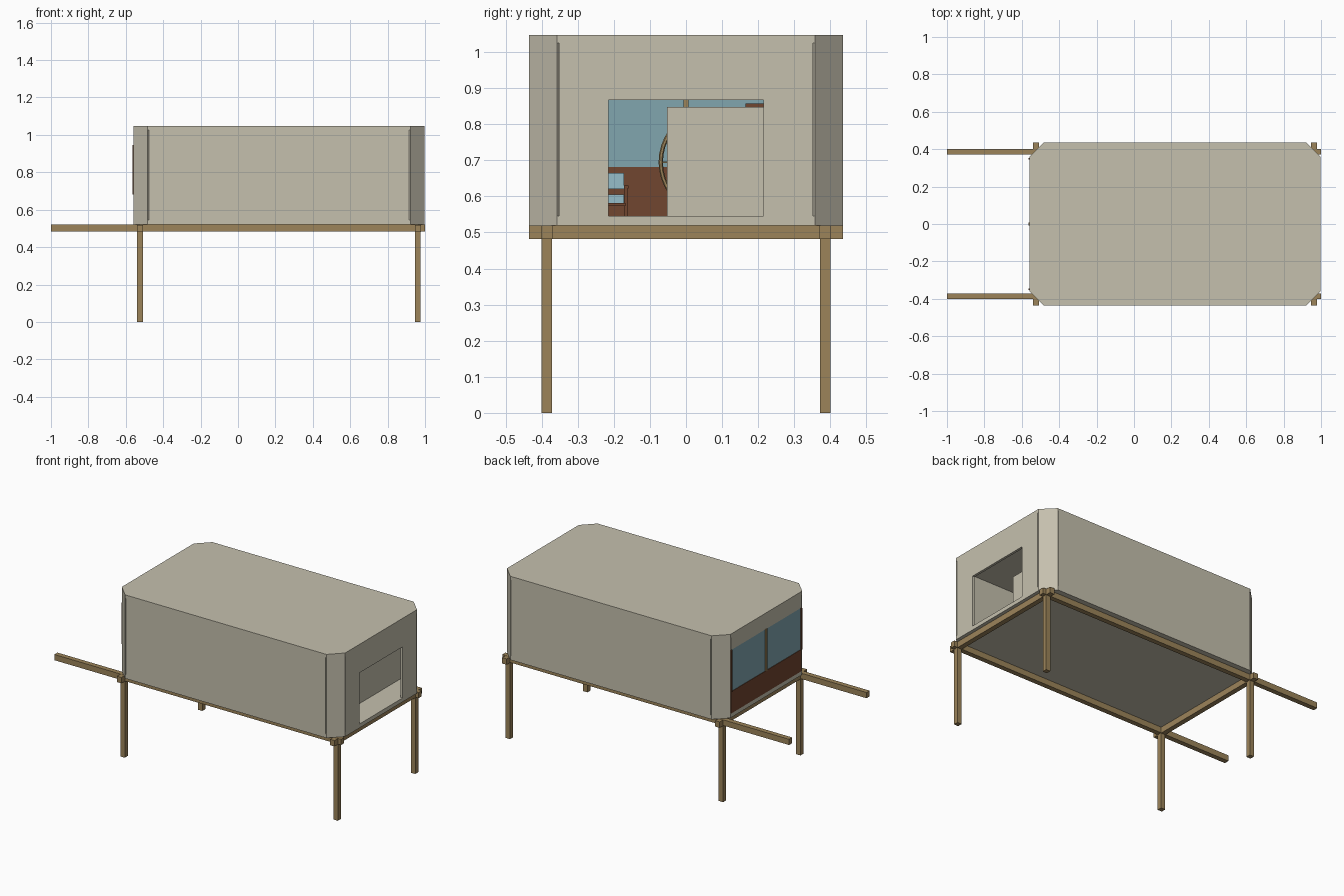
import bpy, bmesh, math
from mathutils import Vector

if "Cube" in bpy.data.objects:
    bpy.data.objects.remove(bpy.data.objects["Cube"])


def material(name, r, g, b):
    def lin(c):
        c /= 255
        return c / 12.92 if c <= 0.04045 else ((c + 0.055) / 1.055) ** 2.4
    m = bpy.data.materials.new(name)
    m.diffuse_color = (lin(r), lin(g), lin(b), 1)
    m.use_nodes = True
    m.node_tree.nodes["Principled BSDF"].inputs["Base Color"].default_value = m.diffuse_color
    return m


BEIGE = material("warm_beige", 197, 192, 174)
WOOD = material("light_timber", 156, 132, 90)
BROWN = material("dark_brown", 113, 70, 48)
BLUE = material("blue_glass", 129, 166, 175)
CUSHION = material("pale_blue_fabric", 150, 190, 202)


def finish(name, bm, mat):
    bmesh.ops.recalc_face_normals(bm, faces=bm.faces)
    me = bpy.data.meshes.new(name)
    bm.to_mesh(me)
    bm.free()
    me.materials.append(mat)
    ob = bpy.data.objects.new(name, me)
    bpy.context.collection.objects.link(ob)
    return ob


def box(name, x0, x1, y0, y1, z0, z1, mat):
    bm = bmesh.new()
    bmesh.ops.create_cube(bm, size=1)
    for v in bm.verts:
        v.co = (x0 + (v.co.x + .5) * (x1 - x0),
                y0 + (v.co.y + .5) * (y1 - y0),
                z0 + (v.co.z + .5) * (z1 - z0))
    return finish(name, bm, mat)


def prism(name, outline, z0, z1, mat):
    bm = bmesh.new()
    f = bm.faces.new([bm.verts.new((x, y, z0)) for x, y in outline])
    up = bmesh.ops.extrude_face_region(bm, geom=[f])["geom"]
    for v in up:
        if isinstance(v, bmesh.types.BMVert):
            v.co.z = z1
    return finish(name, bm, mat)


def frame_wall(name, x0, x1, outer, inner, mat):
    """Upright wall across x with a rectangular opening; rects are y0,y1,z0,z1."""
    bm = bmesh.new()

    def loop(x, r):
        return [bm.verts.new((x, y, z)) for y, z in
                ((r[0], r[2]), (r[1], r[2]), (r[1], r[3]), (r[0], r[3]))]
    rings = [loop(x1, outer), loop(x1, inner), loop(x0, inner), loop(x0, outer)]
    for k in range(4):
        a, b = rings[k], rings[(k + 1) % 4]
        for i in range(4):
            j = (i + 1) % 4
            bm.faces.new((a[i], a[j], b[j], b[i]))
    return finish(name, bm, mat)


# Main dimensions
X0, X1, Y, C = -0.56, 0.998, 0.435, 0.077
ZB, ZF, ZC, ZT = 0.52, 0.545, 1.025, 1.047
T, GAP = 0.015, 0.006
octagon = [(X0 + C, -Y), (X1 - C, -Y), (X1, -Y + C), (X1, Y - C),
           (X1 - C, Y), (X0 + C, Y), (X0, Y - C), (X0, -Y + C)]

# Floor and roof slabs
prism("floor_slab", octagon, ZB, ZF, BEIGE)
prism("roof_slab", octagon, ZC, ZT, BEIGE)

# Long walls and chamfered corner panels, with narrow joints between
for s, side in ((-1, "front"), (1, "back")):
    ya, yb = sorted((s * Y, s * (Y - T)))
    box(side + "_wall", X0 + C + GAP, X1 - C - GAP, ya, yb, ZF, ZC, BEIGE)
    for xe, d, end in ((X0, 1, "left"), (X1, -1, "right")):
        p = Vector((xe, s * (Y - C)))
        q = Vector((xe + d * C, s * Y))
        n = Vector((d, -s)).normalized() * T
        prism(f"{side}_{end}_corner", [p, q, q + n, p + n], ZF, ZC, BEIGE)

# Right end wall with open window
W = Y - C - GAP
frame_wall("right_wall", X1 - T, X1, (-W, W, ZF - .002, ZC),
           (-.215, .215, ZF, .867), BEIGE)

# Left end: panelled base, glazing and header
box("left_lower_panel", X0, X0 + T, -W, W, ZF, .682, BROWN)
box("left_window_glass", X0 + .003, X0 + T - .003, -W, W, .682, .945, BLUE)
box("left_header", X0, X0 + T, -W, W, .945, ZC, BEIGE)
box("window_mullion", X0 - .004, X0 + T + .004, -.007, .007, .682, .945, WOOD)
for s in (-1, 1):
    a, b = sorted((s * W, s * (W - .008)))
    box("window_jamb", X0 - .005, X0 + T, a, b, .682, .945, BROWN)

# Timber base frame: long rails, cross rails and legs
for y in (-.386, .386):
    box("long_rail", -1, 1, y - .0155, y + .0155, .484, ZB, WOOD)
for x in (-.524, .962):
    box("cross_rail", x - .0155, x + .0155, -Y, Y, .482, ZB - .001, WOOD)
    for y in (-.386, .386):
        box("leg", x - .015, x + .015, y - .015, y + .015, 0, .5, WOOD)

# Interior partition and tall cabinet
box("partition", .825, .84, -.052, Y - T, ZF, .848, BEIGE)
box("tall_cabinet", .1, .4, .165, Y - T, ZF, .858, BROWN)


# Round lattice screen: rings and spokes standing on the floor
def ring(name, r, thick):
    bpy.ops.mesh.primitive_torus_add(major_segments=40, minor_segments=6,
                                     major_radius=r, minor_radius=thick,
                                     location=(-.1, .075, .695),
                                     rotation=(0, math.pi / 2, 0))
    ob = bpy.context.object
    ob.name = name
    ob.data.materials.append(WOOD)


ring("outer_ring", .145, .006)
ring("middle_ring", .125, .003)
ring("inner_ring", .06, .003)
for k in range(8):
    ob = box("lattice_spoke", -.002, .002, -.143, .143, -.002, .002, WOOD)
    ob.location = (-.1, .075, .695)
    ob.rotation_euler.x = k * math.pi / 8

# Armchair: cushions, arms and legs
cy, cx = -.222, -.3
box("seat_cushion", cx - .05, cx + .05, cy - .05, cy + .05, .582, .605, CUSHION)
box("back_cushion", cx - .06, cx - .045, cy - .05, cy + .05, .62, .665, CUSHION)
box("seat_base", cx - .055, cx + .055, cy - .055, cy + .055, .574, .582, BROWN)
for s in (-1, 1):
    y = cy + s * .056
    box("chair_arm", cx - .055, cx + .05, y - .006, y + .006, .622, .63, BROWN)
    for x in (cx - .05, cx + .045):
        box("chair_leg", x - .004, x + .004, y - .004, y + .004, ZF, .622, BROWN)
